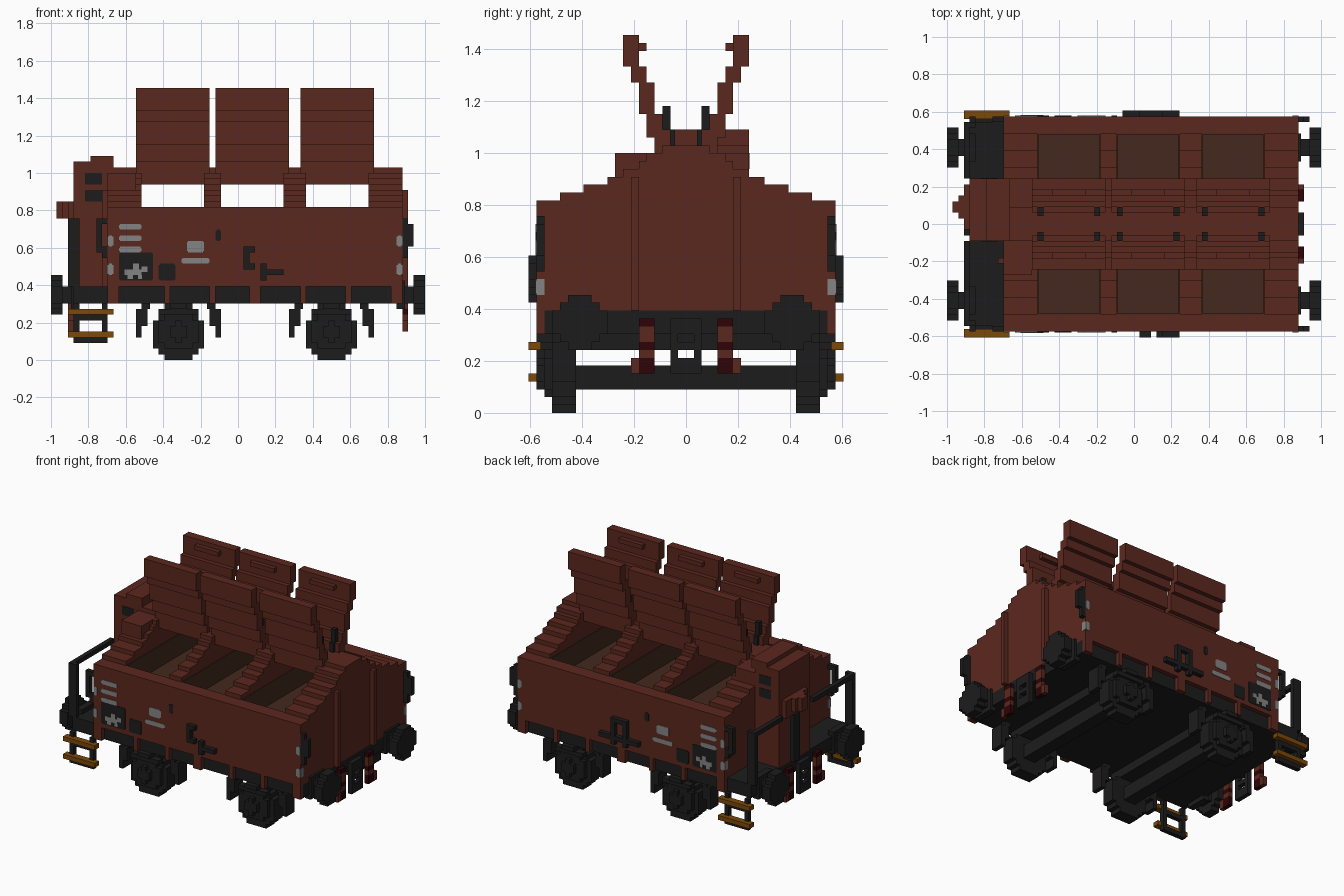
import bpy
import bmesh
from mathutils import Matrix, Vector

if "Cube" in bpy.data.objects:
    bpy.data.objects.remove(bpy.data.objects["Cube"], do_unlink=True)

UNIT = 1 / 33  # one block of the stepped model


def material(name, red, green, blue):
    mat = bpy.data.materials.new(name)
    mat.use_nodes = True
    colour = (red, green, blue, 1)
    mat.diffuse_color = colour
    mat.node_tree.nodes["Principled BSDF"].inputs["Base Color"].default_value = colour
    return mat


rust = material("rust brown", .105, .021, .013)
black = material("frame black", .012, .012, .012)
lining = material("hopper lining", .057, .022, .013)
grey = material("marking grey", .23, .23, .23)
ochre = material("step ochre", .2, .066, .003)
dark_red = material("hose dark red", .026, .001, .002)


def blocks(name, mat, boxes, mirror_x=False, mirror_y=False):
    """One object from boxes given as x, y and z ranges in block units."""
    signs_x = (1, -1) if mirror_x else (1,)
    signs_y = (1, -1) if mirror_y else (1,)
    bm = bmesh.new()
    for x0, x1, y0, y1, z0, z1 in boxes:
        size = Vector((x1 - x0, y1 - y0, z1 - z0)) * UNIT
        for sx in signs_x:
            for sy in signs_y:
                centre = Vector((sx * (x0 + x1), sy * (y0 + y1), z0 + z1)) * UNIT / 2
                place = Matrix.Translation(centre) @ Matrix.Diagonal(size).to_4x4()
                bmesh.ops.create_cube(bm, size=1, matrix=place)
    mesh = bpy.data.meshes.new(name)
    bm.to_mesh(mesh)
    bm.free()
    mesh.materials.append(mat)
    obj = bpy.data.objects.new(name, mesh)
    bpy.context.collection.objects.link(obj)
    return obj


def side_plates(name, mat, rects, lift=.1, notch=0):
    """Thin painted plates on both long sides, with optional notched corners."""
    boxes = []
    for a, b, c, d in rects:
        boxes.append((a + notch, b - notch, 19, 19 + lift, c, d))
        if notch:
            boxes.append((a, b, 19, 19 + lift, c + notch, d - notch))
    blocks(name, mat, boxes, mirror_y=True)


# Body shell
FRONT, REAR, FLOOR, RIM = -23, 29, 22, 27
blocks("body_base", rust, [(FRONT, REAR, -19, 19, 13, FLOOR)])
blocks("side_wall", rust, [(FRONT, REAR, 16, 19, FLOOR, RIM)], mirror_y=True)

# Stepped end walls and dividers between the hoppers
STEPS = [(16, FLOOR, 28), (13, 28, 29), (10, 29, 30), (8, 30, 31), (6, 31, 32), (5, 32, 33)]
dividers = [(FRONT, -17), (-6, -3), (8, 12), (23, REAR)]
blocks("stepped_dividers", rust,
       [(a, b, -w, w, low, high) for a, b in dividers for w, low, high in STEPS])
blocks("end_shoulder", rust, [(FRONT, -18, -9, 8, 30, 33)])

# Roof ridge, narrow under the doors
blocks("roof_ridge", rust, [(FRONT, REAR, -4, 4, 31, 33), (FRONT, REAR, -3, 3, 33, 34)])

# Hopper linings
bays = [(-17, -6), (-3, 8), (12, 23)]
inside = []
for a, b in bays:
    inside += [(a, b, -16, 16, FLOOR, FLOOR + .2),
               (a, a + .2, -16, 16, FLOOR, RIM), (b - .2, b, -16, 16, FLOOR, RIM),
               (a, b, 15.8, 16, FLOOR, RIM), (a, b, -16, -15.8, FLOOR, RIM)]
blocks("hopper_lining", lining, inside)

# Open roof doors, leaning outward in steps
LEAN = [(2, 33, 36), (3, 35, 38), (4, 38, 42), (5, 42, 44), (6, 44, 48)]
for number, (a, b) in enumerate(bays):
    door = [(a - 1, b + 1, y, y + 2, low, high) for y, low, high in LEAN]
    middle = (a + b) / 2
    door.append((middle - 3, middle + 3, 5, 6, 46, 47))
    blocks(f"roof_door_{number}", rust, door, mirror_y=True)
    hinges = []
    for x in (a, b - 1):
        hinges += [(x, x + 1, 2, 3, 36, 39), (x, x + 1, 1.4, 2, 34, 36)]
    blocks(f"door_hinge_{number}", black, hinges, mirror_y=True)

# End wall ribs
blocks("end_rib", rust, [(REAR, REAR + 1, 6, 7, 13, 30), (FRONT - 1, FRONT, 6, 7, 13, 30)],
       mirror_y=True)

# Brake cabin on the platform
blocks("cabin", rust, [(-29, FRONT, -3, 8, 13, 34), (-29, -26, -3, 8, 34, 35),
                       (-26, -22, -3, 8, 34, 36)])
blocks("cabin_windows", black, [(-27, -24, -3.1, 8.1, z, z + 2) for z in (28, 31)])
blocks("cabin_lamp", rust, [(-30, -29, -1, 7, 24, 28), (-32, -30, 2, 4, 25, 28),
                            (-31, -30, 1, 5, 25, 28)])
blocks("cabin_post", black, [(-30, -29, 2, 4, 13, 24)])

# Underframe, with sill brackets
blocks("underframe", black, [(-28, REAR, -18, 18, 10, 13)])
blocks("platform", black, [(-29, FRONT, -18, 18, 10, 13)])
sill = [(-23, 2), (-13, 1), (-5, 1), (2, 2), (11, 1), (19, 1), (27, 2)]
blocks("sill_bracket", rust, [(x, x + w, 18, 19, 10, 13) for x, w in sill], mirror_y=True)

# Platform railing and corner grab handles
blocks("railing", black, [(-30, -28, 17, 18, 13, 25), (-30, -28, -18, -17, 13, 25),
                          (-30, -29, 8, 17, 24, 25), (-30, -29, -17, -3, 24, 25)])
blocks("grab_handle", black, [(REAR, 30, 18, 19, 18, 25), (30, 31, 18, 19, 20, 24),
                              (-24, FRONT, 18, 19, 24, 25), (-24, FRONT, 18, 19, 18, 20),
                              (-25, -24, 18, 19, 19, 25)],
       mirror_y=True)

# Side ladders
blocks("ladder_frame", black, [(-29, -28, 18, 19, 3, 10), (-24, -23, 18, 19, 3, 10),
                               (-28, -24, 18, 19, 3, 4), (-28, -24, 18, 19, 7, 8)],
       mirror_y=True)
blocks("ladder_step", ochre, [(-30, -22, 18.5, 20, z, z + 1) for z in (4, 8)], mirror_y=True)

# Stepped wheels, axles, springs and brake shoes
ROUND = [(2.5, 0, 1), (3.5, 1, 2), (4.5, 2, 7), (3.5, 7, 8), (2.5, 8, 9)]
for name, c in (("front", -10.5), ("rear", 16.5)):
    blocks(f"{name}_wheel", black, [(c - w, c + w, 14, 17, low, high) for w, low, high in ROUND],
           mirror_y=True)
    blocks(f"{name}_axle", black, [(c - 1.5, c + 1.5, -14, 14, 3, 6),
                                   (c - 2.5, c + 2.5, -17, 17, 8, 10)])
    blocks(f"{name}_axle_box", black, [(c - 2.5, c + 2.5, 17, 18, 2, 8),
                                       (c - 3.5, c + 3.5, 17, 18, 3, 7),
                                       (c - 1.5, c + 1.5, 18, 19, 4, 6),
                                       (c - .5, c + .5, 18, 19, 3, 7),
                                       (c - 3.5, c + 3.5, 17, 18.5, 8, 9),
                                       (c - 1.5, c + 1.5, 17, 19, 9, 10)], mirror_y=True)
    shoes = []
    for side in (-1, 1):
        for off, low, high in ((5.5, 9, 10), (6, 6, 10), (7, 4, 9)):
            mid = c + side * off
            shoes.append((mid - .5, mid + .5, 14, 17, low, high))
    blocks(f"{name}_brake_shoe", black, shoes, mirror_y=True)

# Buffers
PLATE = [(1.5, 3.5), (2.5, 2.5), (3.5, 1.5)]
buffer_parts = [(31, 33, 13.5 - w, 13.5 + w, 11.5 - h, 11.5 + h) for w, h in PLATE]
buffer_parts += [(28, 31, 12, 15, 10, 13), (28, 29.5, 11, 16, 9, 14)]
blocks("buffer", black, buffer_parts, mirror_x=True, mirror_y=True)

# Couplings and brake hoses
blocks("coupling", black, [(29, 30, -2, 2, 10, 12), (29, 30, -2, -1, 5, 10),
                           (29, 30, 1, 2, 5, 10), (29, 30, -1, 1, 8, 9),
                           (29, 30, -1, 1, 5, 7)], mirror_x=True)
blocks("brake_hose", rust, [(29, 30, 4, 6, 9, 11), (29, 30, 4, 6, 7, 8),
                            (29, 30, 6, 7, 5, 7)], mirror_x=True, mirror_y=True)
blocks("hose_band", dark_red, [(29, 30, 4, 6, z, z + tall) for z, tall in ((5, 2), (8, 1), (11, 1))],
       mirror_x=True, mirror_y=True)

# Discharge levers, different on each side
blocks("near_lever", black, [(1, 2, -20, -19, 16, 20), (2, 3, -20, -19, 19, 20),
                             (2, 3, -20, -19, 16, 17), (4, 5, -20, -19, 14, 17),
                             (5, 8, -20, -19, 15, 16)])
blocks("far_lever", black, [(-2, 8, 19, 20, 15, 16), (1, 2, 19, 20, 14, 20),
                            (4, 5, 19, 20, 14, 20), (2, 4, 19, 20, 19, 20)])

# Painted panels and marks
side_plates("dark_panels", black, [(-21, -15, 14, 19), (-14, -11, 14, 17), (-4, -3, 21, 23)],
            notch=.2)
stripes = [(-21, -17, z, z + 1) for z in (19, 21, 23)]
corners = [(x, x + 1, z, z + 2) for x in (FRONT, REAR - 1) for z in (15, 20)]
side_plates("grey_marks", grey, stripes + corners + [(-9, -6, 19, 21), (-10, -5, 17, 18)],
            notch=.2)
side_plates("panel_blotch", grey, [(-20, -19, 15, 16), (-19, -17, 15, 16), (-18.5, -17.5, 16, 17),
                                   (-17, -16, 15.5, 16.5), (-19.5, -18.5, 14.3, 15),
                                   (-17.6, -16.9, 14.3, 15)], lift=.2)
blocks("end_marks", grey, [(REAR, REAR + .1, 18, 19, 15, 17),
                           (FRONT - .1, FRONT, 18, 19, 15, 17)], mirror_y=True)
